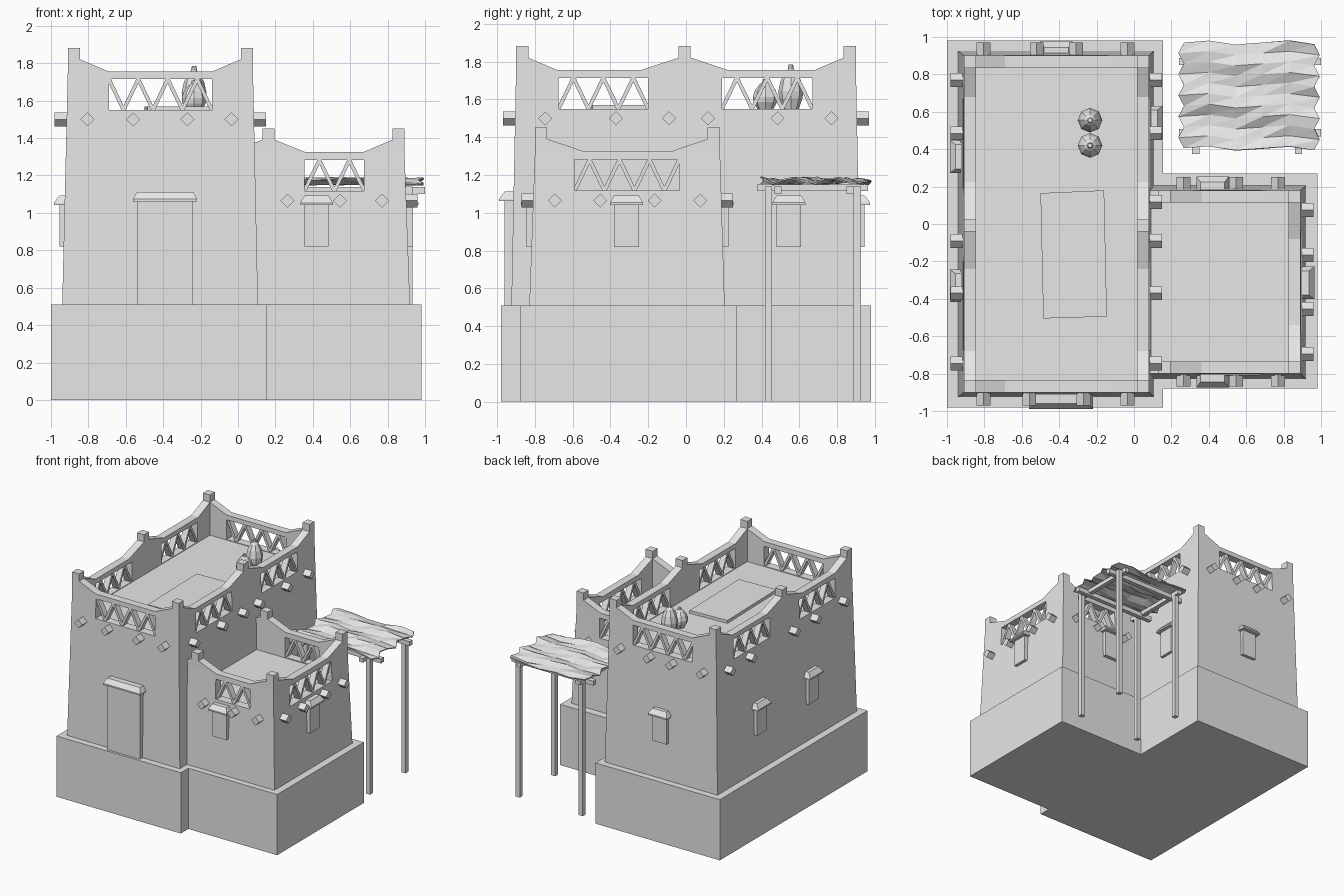
import bpy, bmesh, math, random

random.seed(4)
cube = bpy.data.objects.get("Cube")
if cube:
    bpy.data.objects.remove(cube, do_unlink=True)

clay = bpy.data.materials.new("pale_clay")
clay.use_nodes = True
clay.diffuse_color = (0.8, 0.8, 0.8, 1)
clay.node_tree.nodes["Principled BSDF"].inputs["Base Color"].default_value = (0.8, 0.8, 0.8, 1)


def finish(name, bm):
    bmesh.ops.recalc_face_normals(bm, faces=bm.faces)
    mesh = bpy.data.meshes.new(name)
    bm.to_mesh(mesh)
    bm.free()
    mesh.materials.append(clay)
    obj = bpy.data.objects.new(name, mesh)
    bpy.context.collection.objects.link(obj)
    return obj


def build(name, solids):
    """Each solid is a pair of matching 3D loops joined into a closed shape."""
    bm = bmesh.new()
    for a, b in solids:
        va, vb = [bm.verts.new(p) for p in a], [bm.verts.new(p) for p in b]
        n = len(va)
        bm.faces.new(va)
        bm.faces.new(vb[::-1])
        for i in range(n):
            bm.faces.new((va[i], vb[i], vb[(i + 1) % n], va[(i + 1) % n]))
    return finish(name, bm)


def rect(x0, x1, y0, y1, z):
    return [(x0, y0, z), (x1, y0, z), (x1, y1, z), (x0, y1, z)]


def box(x0, x1, y0, y1, z0, z1):
    return rect(x0, x1, y0, y1, z0), rect(x0, x1, y0, y1, z1)


def carve(target, cutters):
    for i, c in enumerate(cutters):
        cutter = build("cutter", [c])
        cutter.hide_render = True
        mod = target.modifiers.new("cut", "BOOLEAN")
        mod.operation, mod.solver, mod.object = "DIFFERENCE", "EXACT", cutter
        bpy.context.view_layer.objects.active = target
        bpy.ops.object.modifier_apply(modifier=mod.name)
        bpy.data.objects.remove(cutter, do_unlink=True)


class Wall:
    """A wall face: u runs along it, d points outward from its top edge."""

    def __init__(self, label, axis, pos, sign):
        self.label, self.axis, self.pos, self.sign = label, axis, pos, sign

    def at(self, u, d, z):
        w = self.pos + self.sign * d
        return (u, w, z) if self.axis == "y" else (w, u, z)

    def prism(self, outline, d0, d1):
        return [self.at(u, d0, z) for u, z in outline], [self.at(u, d1, z) for u, z in outline]

    def beams(self, us, z):
        r = 0.037
        build(self.label + "_beam_ends", [self.prism(
            [(u - r, z), (u, z - r), (u + r, z), (u, z + r)], -0.03, 0.07) for u in us])

    def lattice(self, u0, u1, z0, z1, count, start_top=False):
        step, w, bars = (u1 - u0) / count, 0.011, []
        for i in range(count):
            a, b = u0 + i * step, u0 + (i + 1) * step
            za, zb = (z1, z0) if (i % 2 == 0) == start_top else (z0, z1)
            bars.append(self.prism([(a - w, za), (a + w, za), (b + w, zb), (b - w, zb)], -0.055, -0.005))
        build(self.label + "_lattice", bars)

    def hooded(self, kind, u, half, z0, z1, depth):
        build(f"{self.label}_{kind}", [self.prism(
            [(u - half, z0), (u + half, z0), (u + half, z1), (u - half, z1)], -0.02, depth)])

        def ring(h, d, z):
            return [self.at(u - h, -0.01, z), self.at(u + h, -0.01, z), self.at(u + h, d, z), self.at(u - h, d, z)]
        lip = z1 + 0.012
        build(f"{self.label}_{kind}_hood", [
            (ring(half + 0.022, depth + 0.03, z1), ring(half + 0.022, depth + 0.03, lip)),
            (ring(half + 0.022, depth + 0.03, lip), ring(half, depth, z1 + 0.05))])

    def crest(self, u0, u1, z, run, sides=(1, -1), peak=0.127):
        """A square post with sloping shoulders on the given sides."""
        solids = [self.prism([(u0, z - 0.01), (u1, z - 0.01), (u1, z + peak), (u0, z + peak)], -0.065, 0)]
        for s in sides:
            e = u1 if s > 0 else u0
            solids.append(self.prism([(e, z - 0.01), (e, z + 0.066), (e + s * run, z), (e + s * run, z - 0.01)],
                                     -0.065, 0))
        build(self.label + "_crest", solids)


# Stepped base
foot = [(-1, -0.98), (0.155, -0.98), (0.155, -0.88), (0.98, -0.88),
        (0.98, 0.27), (0.155, 0.27), (0.155, 0.98), (-1, 0.98)]
build("plinth", [([(x, y, 0) for x, y in foot], [(x, y, 0.51) for x, y in foot])])

# Tall house body with sunken roof terrace and lattice openings
house = build("house_body", [(rect(-0.94, 0.107, -0.925, 0.925, 0.5), rect(-0.91, 0.08, -0.9, 0.9, 1.755))])
side_gaps = [(-0.675, -0.2), (0.19, 0.67)]
carve(house, [box(-0.845, 0.015, -0.835, 0.835, 1.545, 1.9),
              box(-0.69, -0.14, -1.2, 1.2, 1.55, 1.715)]
      + [box(-1.2, 0.5, a, b, 1.55, 1.715) for a, b in side_gaps])

# Lower annex body
annex = build("annex_body", [(rect(0.04, 0.92, -0.83, 0.205, 0.5), rect(0.04, 0.89, -0.8, 0.18, 1.325))])
carve(annex, [box(0.03, 0.825, -0.735, 0.115, 1.11, 1.5),
              box(0.355, 0.675, -1.2, 1.2, 1.117, 1.282),
              box(0.5, 1.2, -0.59, -0.035, 1.117, 1.282)])

# House walls
front, back = Wall("house_front", "y", -0.9, -1), Wall("house_back", "y", 0.9, 1)
right, left = Wall("house_annex_side", "x", 0.08, 1), Wall("house_outer_side", "x", -0.91, -1)
for w in (front, back):
    w.lattice(-0.69, -0.14, 1.55, 1.715, 7, True)
    w.crest(-0.91, -0.845, 1.755, 0.155, (1,))
    w.crest(0.015, 0.08, 1.755, 0.155, (-1,))
for w in (right, left):
    for a, b in side_gaps:
        w.lattice(a, b, 1.55, 1.715, 6)
    w.crest(-0.9, -0.835, 1.755, 0.155, (1,))
    w.crest(0.835, 0.9, 1.755, 0.155, (-1,))
    w.crest(-0.04, 0.025, 1.755, 0.2)
front.beams((-0.805, -0.56, -0.27, -0.035), 1.5)
back.beams((-0.805, -0.52, -0.31, -0.035), 1.5)
right.beams((-0.745, -0.37, -0.09, 0.117, 0.485, 0.77), 1.5)
left.beams((-0.745, -0.37, -0.09, 0.485, 0.77), 1.5)
front.hooded("door", -0.39, 0.15, 0.505, 1.062, 0.06)
back.hooded("window", -0.415, 0.065, 0.82, 1.042, 0.045)
right.hooded("window", 0.545, 0.065, 0.82, 1.042, 0.045)
for u in (0.36, -0.33):
    left.hooded("window", u, 0.065, 0.82, 1.042, 0.045)

# Annex walls
a_front, a_back = Wall("annex_front", "y", -0.8, -1), Wall("annex_back", "y", 0.18, 1)
a_side = Wall("annex_side", "x", 0.89, 1)
for w in (a_front, a_back):
    w.lattice(0.355, 0.675, 1.117, 1.282, 4)
    w.crest(0.13, 0.195, 1.325, 0.165, (1,))
    w.crest(0.825, 0.89, 1.325, 0.155, (-1,))
    build(w.label + "_house_joint", [w.prism(
        [(0.04, 1.31), (0.13, 1.31), (0.13, 1.39), (0.04, 1.36)], -0.065, 0)])
    w.beams((0.265, 0.545, 0.77), 1.065)
    w.hooded("window", 0.42, 0.065, 0.82, 1.042, 0.045)
a_side.lattice(-0.59, -0.035, 1.117, 1.282, 7)
a_side.crest(-0.8, -0.735, 1.325, 0.195, (1,))
a_side.crest(0.115, 0.18, 1.325, 0.195, (-1,))
a_side.beams((-0.695, -0.455, -0.165, 0.075), 1.065)
a_side.hooded("window", -0.315, 0.065, 0.82, 1.042, 0.045)

# Roof mat, slightly skewed
mat = [(-0.5, 0.165), (-0.16, 0.18), (-0.145, -0.495), (-0.485, -0.505)]
build("roof_mat", [([(x, y, 1.54) for x, y in mat], [(x, y, 1.57) for x, y in mat])])

# Eight-sided roof jars
profile = [(0.04, 0), (0.062, 0.06), (0.066, 0.1), (0.054, 0.155), (0.03, 0.2), (0.016, 0.215), (0.012, 0.24)]


def jar(name, x, y, scale):
    rings = [[(x + r * math.cos(k * math.pi / 4), y + r * math.sin(k * math.pi / 4), 1.545 + h * scale)
              for k in range(8)] for r, h in profile]
    bm = bmesh.new()
    loops = [[bm.verts.new(p) for p in ring] for ring in rings]
    for a, b in zip(loops, loops[1:]):
        for k in range(8):
            bm.faces.new((a[k], a[(k + 1) % 8], b[(k + 1) % 8], b[k]))
    bm.faces.new(loops[0][::-1])
    bm.faces.new(loops[-1])
    finish(name, bm)


jar("tall_jar", -0.235, 0.555, 1.0)
jar("short_jar", -0.235, 0.42, 0.68)

# Canopy poles and crossed rails
t = 0.019
build("canopy_poles", [box(x - t, x + t, y - t, y + t, 0, 1.14) for x in (0.33, 0.915) for y in (0.437, 0.907)])
build("canopy_long_rails", [box(0.24, 1.0, y - t, y + t, 1.1, 1.138) for y in (0.488, 0.868)])
build("canopy_cross_rails", [box(x - t, x + t, 0.375, 0.965, 1.115, 1.15) for x in (0.33, 0.88)])

# Rumpled cloth awning with ragged ends
bm = bmesh.new()
nx, ny = 5, 10
grid = []
for i in range(nx + 1):
    row = []
    for j in range(ny + 1):
        edge = (i == nx) - (i == 0)
        x = 0.255 + 0.72 * i / nx + edge * (0.018 if j % 2 else -0.012)
        y = 0.405 + 0.565 * j / ny + 0.012 * math.sin(i * 2.1)
        z = 1.172 + 0.018 * math.sin(j * 1.55 + i * 0.75) + random.uniform(-0.007, 0.007)
        row.append(bm.verts.new((x, y, z)))
    grid.append(row)
for i in range(nx):
    for j in range(ny):
        a, b, c, d = grid[i][j], grid[i + 1][j], grid[i + 1][j + 1], grid[i][j + 1]
        bm.faces.new((a, b, c))
        bm.faces.new((a, c, d))
cloth = finish("awning_cloth", bm)
cloth.modifiers.new("thickness", "SOLIDIFY").thickness = 0.008
